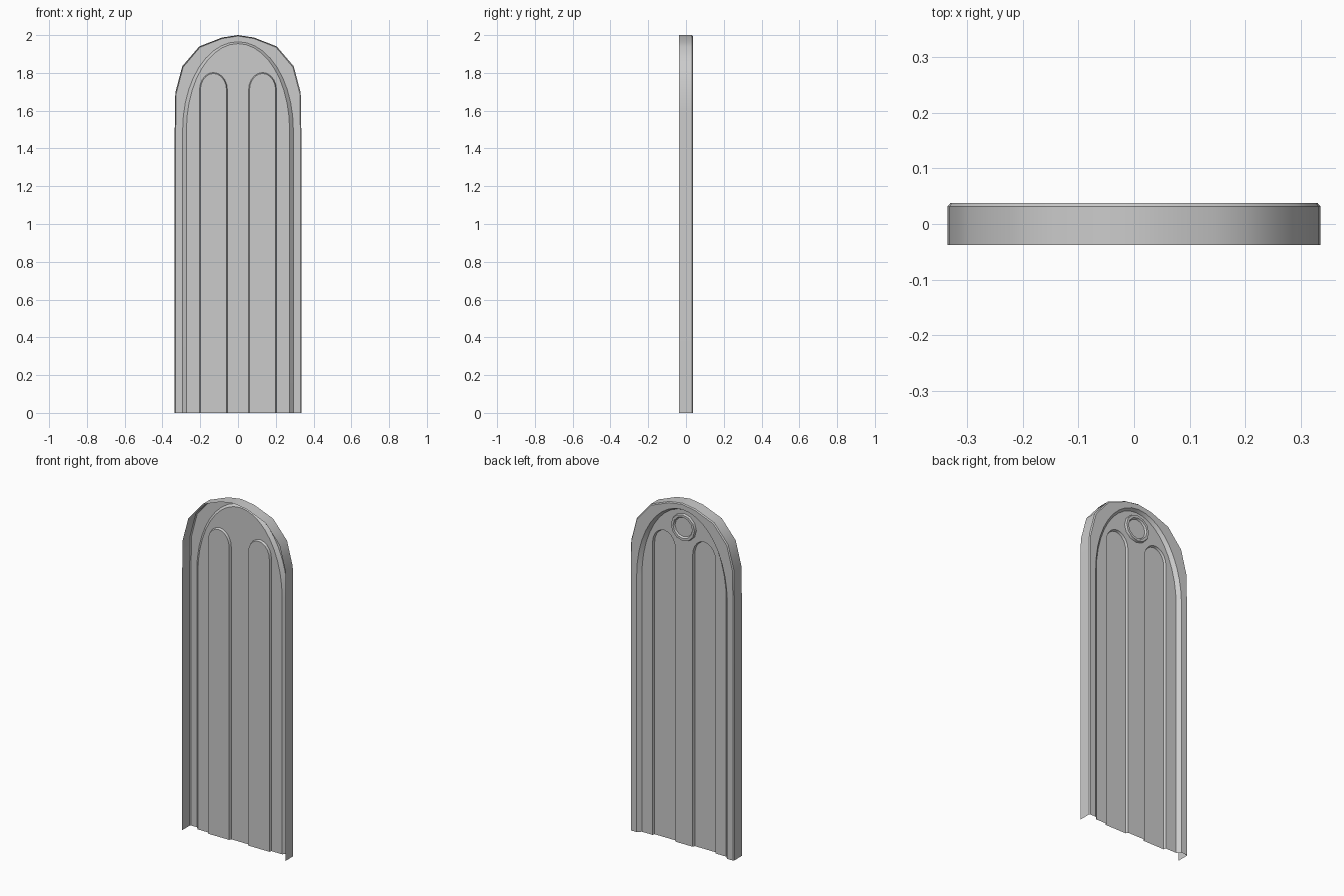
import bpy, bmesh, math

if "Cube" in bpy.data.objects:
    bpy.data.objects.remove(bpy.data.objects["Cube"])

BACK, FRONT, PANEL, LOBE = 0.0375, -0.0375, 0.018, 0.005
N = 10  # segments in each half of the big arch


def finish(name, bm):
    bmesh.ops.remove_doubles(bm, verts=bm.verts, dist=1e-5)
    bmesh.ops.recalc_face_normals(bm, faces=bm.faces)
    mesh = bpy.data.meshes.new(name)
    bm.to_mesh(mesh)
    bm.free()
    ob = bpy.data.objects.new(name, mesh)
    bpy.context.collection.objects.link(ob)
    bpy.ops.object.select_all(action='DESELECT')
    ob.select_set(True)
    bpy.context.view_layer.objects.active = ob
    bpy.ops.object.shade_smooth_by_angle(angle=math.radians(35))
    return ob


def arch(cx, half, spring, rise, n):
    """Arched path from bottom right, over the top, to bottom left."""
    pts = [(cx + half * math.cos(math.pi * i / n),
            spring + rise * math.sin(math.pi * i / n)) for i in range(n + 1)]
    return [(cx + half, 0)] + pts + [(cx - half, 0)]


def outer(inset):
    """Coarse outer arch, each facet split once to match the inner arch."""
    half = [(.335, 1.5), (.332, 1.695), (.295, 1.835),
            (.205, 1.94), (.085, 1.987), (0, 2.0)]
    s, h = (.335 - inset) / .335, (2 - inset) / 2
    half = [(x * s, z * h) for x, z in half]
    right = []
    for a, b in zip(half, half[1:]):
        right += [a, ((a[0] + b[0]) / 2, (a[1] + b[1]) / 2)]
    full = right + [half[-1]] + [(-x, z) for x, z in reversed(right)]
    return [(.335 * s, 0)] + full + [(-.335 * s, 0)]


def row(bm, path, y):
    return [bm.verts.new((x, y, z)) for x, z in path]


def skin(bm, rows):
    for a, b in zip(rows, rows[1:]):
        for i in range(len(a) - 1):
            bm.faces.new((a[i], a[i + 1], b[i + 1], b[i]))


# frame: side wall, small bevel, flat rim, slope down to the panel
bm = bmesh.new()
rows = [row(bm, outer(0), FRONT), row(bm, outer(0), BACK - .006),
        row(bm, outer(.005), BACK),
        row(bm, arch(0, .293, 1.5, .465, 2 * N), BACK),
        row(bm, arch(0, .273, 1.5, .455, 2 * N), PANEL)]
skin(bm, rows)

# two sunken arched lobes, open at the bottom
edge = list(rows[-1])
for cx in (-.13, .13):
    top = row(bm, arch(cx, .074, 1.71, .092, 10), PANEL)
    low = row(bm, arch(cx, .069, 1.71, .087, 10), LOBE)
    skin(bm, [top, low])
    bm.faces.new(low)
    edge += reversed(top)

# panel surface around the lobes
bm.faces.new(edge)
finish("arched_panel", bm)

# round boss with a raised rim on the back
bm = bmesh.new()
profile = [(.08, PANEL), (.076, .031), (.062, .031), (.056, .021)]
rings = []
for r, y in profile:
    ring = [(r * math.cos(math.tau * i / 12), 1.855 + r * math.sin(math.tau * i / 12))
            for i in range(12)]
    rings.append(row(bm, ring, y))
for a, b in zip(rings, rings[1:]):
    skin(bm, [a + a[:1], b + b[:1]])
bm.faces.new(rings[-1])
finish("round_boss", bm)
